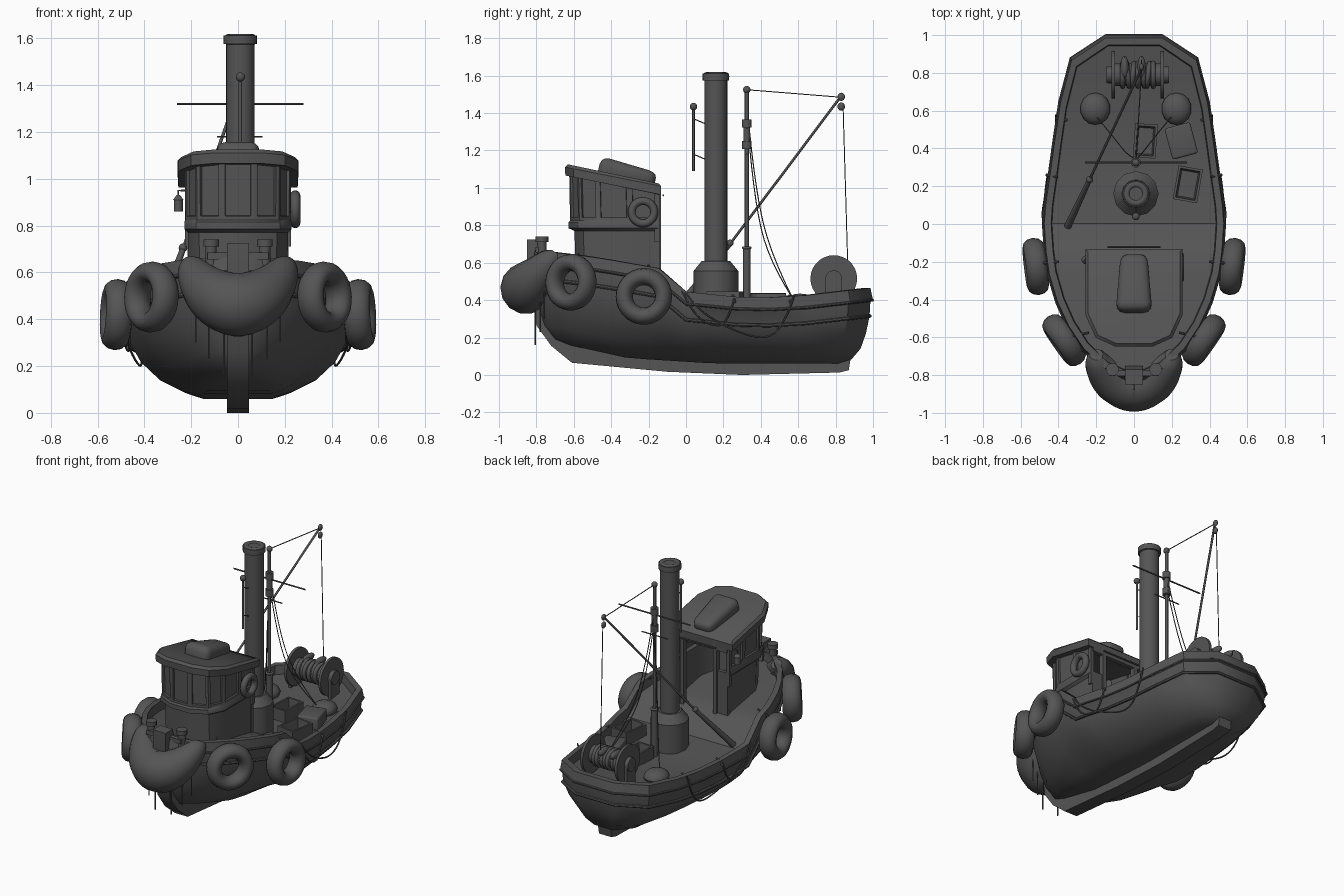
import bpy, bmesh, math
from mathutils import Vector, Matrix

if "Cube" in bpy.data.objects:
    bpy.data.objects.remove(bpy.data.objects["Cube"])

MAT = bpy.data.materials.new("charcoal")
MAT.diffuse_color = (0.09, 0.09, 0.09, 1)
MAT.use_nodes = True
MAT.node_tree.nodes["Principled BSDF"].inputs["Base Color"].default_value = MAT.diffuse_color

def add(name, bm, fix=True):
    if fix:
        bmesh.ops.recalc_face_normals(bm, faces=bm.faces)
    me = bpy.data.meshes.new(name)
    bm.to_mesh(me); bm.free()
    ob = bpy.data.objects.new(name, me)
    me.materials.append(MAT)
    bpy.context.collection.objects.link(ob)
    return ob

def rod(name, a, b, r1, r2=None, n=14):
    a, b = Vector(a), Vector(b); d = b - a
    m = Matrix.Translation((a + b) / 2) @ d.to_track_quat('Z', 'Y').to_matrix().to_4x4()
    bm = bmesh.new()
    bmesh.ops.create_cone(bm, cap_ends=True, segments=n, radius1=r1,
                          radius2=r1 if r2 is None else r2, depth=d.length, matrix=m)
    return add(name, bm)

def box(name, c, size, rz=0, hollow=False, bevel=0):
    bm = bmesh.new()
    m = Matrix.Translation(c) @ Matrix.Rotation(math.radians(rz), 4, 'Z') @ Matrix.Diagonal((*size, 1))
    bmesh.ops.create_cube(bm, size=1, matrix=m)
    if hollow:
        top = max(bm.faces, key=lambda f: f.calc_center_median().z)
        bmesh.ops.inset_region(bm, faces=[top], thickness=0.018)
        bmesh.ops.inset_region(bm, faces=[top], thickness=0.012, depth=-size[2] * 0.85)
    if bevel:
        bmesh.ops.bevel(bm, geom=bm.edges[:], offset=bevel, segments=3, profile=0.5, affect='EDGES')
    return add(name, bm)

def ball(name, c, scale, seg=14):
    bm = bmesh.new()
    bmesh.ops.create_uvsphere(bm, u_segments=seg, v_segments=seg // 2 + 1, radius=1,
                              matrix=Matrix.Translation(c) @ Matrix.Diagonal((*scale, 1)))
    return add(name, bm)

def ring(name, c, axis, major, minor, fat=1.0, n=28):
    bpy.ops.mesh.primitive_torus_add(major_segments=n, minor_segments=12, major_radius=major,
        minor_radius=minor, location=c, rotation=Vector(axis).to_track_quat('Z', 'Y').to_euler())
    ob = bpy.context.object
    ob.name = name; ob.scale.z = fat
    ob.data.materials.append(MAT)
    return ob

def tube(name, pts, r, radii=None, smooth=False, cyclic=False, res=2):
    cu = bpy.data.curves.new(name, 'CURVE')
    cu.dimensions = '3D'; cu.bevel_depth = r; cu.bevel_resolution = res; cu.use_fill_caps = True
    cu.resolution_u = 4
    sp = cu.splines.new('NURBS' if smooth else 'POLY')
    sp.points.add(len(pts) - 1)
    for i, p in enumerate(pts):
        sp.points[i].co = (*p, 1)
        sp.points[i].radius = radii[i] if radii else 1
    sp.use_cyclic_u = cyclic
    if smooth:
        sp.order_u = 3; sp.use_endpoint_u = True
    cu.materials.append(MAT)
    ob = bpy.data.objects.new(name, cu)
    bpy.context.collection.objects.link(ob)
    return ob

def lerp(table, v):
    for (a, p), (b, q) in zip(table, table[1:]):
        if v <= b:
            return p + (q - p) * max(0, v - a) / (b - a)
    return table[-1][1]

# ---- hull: plan outline repeated at several levels
HALF = [(.06, -.82), (.15, -.78), (.27, -.67), (.35, -.55), (.41, -.42), (.455, -.27), (.472, -.15), (.482, 0),
        (.475, .1), (.45, .27), (.425, .45), (.395, .65), (.335, .88), (.15, 1)]
sheer = lambda y: lerp([(-.85, .67), (-.5, .63), (-.15, .57), (0, .445), (.35, .41), (.6, .42), (1, .465)], y)
keel_z = lambda y: lerp([(-.85, .17), (-.4, .09), (.2, .06), (1, .06)], y)

def level(sx, sy, f, drop=0):
    row = [(x * sx, .05 + (y - .05) * sy, keel_z(y) + (sheer(y) - drop - keel_z(y)) * f) for x, y in HALF]
    return row + [(-x, y, z) for x, y, z in reversed(row)]

LEVELS = [level(.9, .94, 1, .06), level(.91, .945, 1), level(.985, .985, 1), level(1, 1, 1, .065),
          level(.98, .985, 1, .075), level(.96, .98, .62), level(.865, .96, .4), level(.7, .93, .2),
          level(.48, .88, .06), level(.33, .8, 0)]
bm = bmesh.new()
rows = [[bm.verts.new(p) for p in L] for L in LEVELS]
N = len(rows[0])
for a, b in zip(rows, rows[1:]):
    for i in range(N):
        bm.faces.new((a[i], a[(i + 1) % N], b[(i + 1) % N], b[i]))
for r in (rows[0], rows[-1]):                      # deck and flat bottom
    for i in range(N // 2 - 1):
        bm.faces.new((r[i], r[i + 1], r[N - 2 - i], r[N - 1 - i]))
add("hull", bm)
tube("rub_strake", level(.975, .982, 1, .15), .01, cyclic=True)
tube("rail_bead", level(.995, .997, 1, .065), .008, cyclic=True)

# ---- keel and stem bar
prof = [(.88, .09), (.87, .03), (.82, .018), (.3, .005), (-.1, .022), (-.61, .07), (-.72, .16), (-.8, .27), (-.85, .6),
        (-.85, .73), (-.77, .73), (-.72, .4), (-.55, .16), (.2, .09)]
bm = bmesh.new()
f = bm.faces.new([bm.verts.new((-.048, y, max(z - .005, 0))) for y, z in prof])
g = bmesh.ops.extrude_face_region(bm, geom=[f])
bmesh.ops.translate(bm, verts=[v for v in g['geom'] if isinstance(v, bmesh.types.BMVert)], vec=(.096, 0, 0))
add("keel_and_stem", bm)

# ---- wheelhouse walls, open at the back, with inset windows
CAB = [(.225, -.15), (.225, -.3), (.225, -.47), (.175, -.57), (.07, -.62)]
CAB += [(-x, y) for x, y in reversed(CAB)]
roof_z = lambda y: 1.0 - (y + .14) * .2
bm = bmesh.new()
rows = []
for s, z in ((.93, .48), (.95, .77), (1.02, .785), (1.02, .815), (1, .825), (1.01, None)):
    rows.append([bm.verts.new((x * s, -.15 + (y + .15) * s, z or roof_z(y) - .01)) for x, y in CAB])
wins = []
for k, (a, b) in enumerate(zip(rows, rows[1:])):
    for i in range(len(CAB) - 1):
        f = bm.faces.new((a[i], b[i], b[i + 1], a[i + 1]))
        if k == 4:
            wins.append(f)
bm.normal_update()
if sum(f.normal.dot(f.calc_center_median() - Vector((0, -.3, .9))) for f in wins) < 0:
    bmesh.ops.reverse_faces(bm, faces=bm.faces[:])
bmesh.ops.inset_individual(bm, faces=wins, thickness=.022)
bmesh.ops.inset_individual(bm, faces=wins, thickness=.003, depth=-.012)
cab = add("wheelhouse_walls", bm, fix=False)
mod = cab.modifiers.new("thickness", 'SOLIDIFY'); mod.thickness = .018; mod.offset = -1
for s in (-1, 1):
    box("back_wall_lower", (s * .165, -.155, .63), (.1, .025, .34))
    box("back_door_post", (s * .125, -.15, .74), (.025, .035, .52))
    box("back_corner_post", (s * .215, -.155, .85), (.025, .025, .28))
box("back_header", (0, -.15, .965), (.43, .03, .05))
rod("door_bar", (-.14, -.122, .96), (.14, -.122, .96), .005)

# ---- roof: sloping slab and rounded hatch
bm = bmesh.new()
R = [(.255, -.135), (.255, -.48), (.2, -.6), (.1, -.645), (-.1, -.645), (-.2, -.6), (-.255, -.48), (-.255, -.135)]
rows = [[bm.verts.new((x * s, -.38 + (y + .38) * s, roof_z(y) + dz)) for x, y in R]
        for s, dz in ((.97, -.035), (1, -.035), (1.01, .01), (.95, .025))]
for a, b in zip(rows, rows[1:]):
    for i in range(8):
        bm.faces.new((a[i], a[(i + 1) % 8], b[(i + 1) % 8], b[i]))
bm.faces.new(rows[0]); bm.faces.new(rows[-1])
add("wheelhouse_roof", bm)
hatch = box("roof_hatch", (0, 0, 0), (.19, .31, .13), bevel=.045)
for v in hatch.data.vertices:
    v.co.x *= .88 - v.co.y * .9
    v.co.z *= .8 - v.co.y * 1.2
hatch.location = (0, -.315, 1.075); hatch.rotation_euler.x = math.radians(-12)

# ---- funnel, whistle
fx, fy = .01, .16
rod("funnel_base", (fx, fy, .36), (fx, fy, .555), .12, n=12)
rod("funnel_cone", (fx, fy, .555), (fx, fy, .61), .12, .075, n=12)
rod("funnel", (fx, fy, .6), (fx, fy, 1.6), .061, n=24)
ring("funnel_cap", (fx, fy, 1.595), (0, 0, 1), .05, .022, 1.1)
rod("funnel_cap_band", (fx, fy, 1.575), (fx, fy, 1.612), .071, n=24)
rod("whistle_pipe", (fx, .04, 1.09), (fx, .04, 1.43), .007)
ball("whistle_ball", (fx, .04, 1.435), (.02,) * 3)
for z in (1.37, 1.18):
    rod("whistle_bracket", (fx, .04, z), (fx, .11, z - .03), .003, n=6)

# ---- mast, boom and rigging
mx, my = .01, .325
rod("mast_foot", (mx, my, .36), (mx, my, .68), .021)
ring("mast_foot_collar", (mx, my, .68), (0, 0, 1), .018, .008)
rod("mast", (mx, my, .66), (mx, my, 1.52), .011)
ball("mast_ball", (mx, my, 1.525), (.02,) * 3)
for z in (1.23, 1.345):
    rod("mast_collar", (mx, my, z - .022), (mx, my, z + .022), .026)
rod("mast_light", (mx, my, 1.25), (mx, my, 1.33), .018)
rod("yard", (-.26, my, 1.32), (.28, my, 1.32), .005, n=8)
rod("small_yard", (-.09, my, 1.18), (.105, my, 1.18), .004, n=8)
tip = Vector((.04, .825, 1.485))
rod("boom_foot", (-.35, -.01, .4), (-.235, .235, .7), .02, .013)
ball("boom_joint", (-.235, .235, .705), (.019,) * 3)
rod("boom", (-.235, .235, .7), tip, .007)
for z in (1.487, 1.435):
    ball("boom_pulley", (.04, .83, z), (.013, .02, .022))
tube("boom_stay", [(mx, my, 1.525), tip], .003, res=1)
tube("hoist_cable", [(.04, .84, 1.43), (.04, .865, .58)], .003, res=1)
for s in (-1, 1):
    for k in (0, 1):
        tube("mast_rope", [(mx, my + .015, 1.3 - k * .08), (s * .04, .37, 1.0 - k * .1), (s * .1, .45, .65 - k * .05),
                           (s * .2, .57, .41)], .003, smooth=True, res=1)
    ball("canvas_bundle", (s * .215 + .01, .61, .385), (.08, .085, .05))

# ---- winch
wx, wy, wz = .02, .79, .515
rod("winch_drum", (wx - .13, wy, wz), (wx + .13, wy, wz), .06, n=20)
for s in (-1, 1):
    rod("winch_flange", (wx + s * .12, wy, wz), (wx + s * .138, wy, wz), .125, n=28)
    rod("winch_hub", (wx + s * .13, wy, wz), (wx + s * .165, wy, wz), .045)
    box("winch_stand", (wx + s * .15, wy, .43), (.02, .09, .16))
for i in range(7):
    ring("winch_rope", (wx - .08 + i * .027, wy, wz), (1, .12 * math.sin(i * 2.1), 0), .062, .013, n=20)
for x in (-.05, .04):
    ball("rope_bundle", (x, .83, .575), (.022, .06, .025))

# ---- deck crates
box("tall_crate", (.06, .44, .395), (.12, .18, .085), -4, hollow=True)
box("side_crate", (.285, .21, .4), (.13, .18, .09), -10, hollow=True)
box("closed_crate", (.25, .44, .385), (.14, .17, .1), 15, bevel=.012)

# ---- tyres, hull ropes, bow fittings on both sides
for s in (-1, 1):
    ring("bow_tyre", (s * .37, -.615, .495), (s * .82, -.57, .05), .106, .046, 1.3)
    ring("side_tyre", (s * .52, -.225, .42), (s, -.12, .05), .106, .046, 1.25)
    rod("bow_tyre_rope", (s * .24, -.575, .645), (s * .36, -.6, .61), .007, n=8)
    rod("side_tyre_rope", (s * .4, -.2, .585), (s * .51, -.21, .54), .007, n=8)
    tube("long_hull_rope", [(s * .475, .0, .44), (s * .487, .05, .36), (s * .46, .2, .26), (s * .41, .42, .18),
                            (s * .415, .53, .27), (s * .412, .58, .43)], .005, smooth=True, res=1)
    tube("short_hull_rope", [(s * .475, -.02, .45), (s * .49, .04, .32), (s * .472, .14, .26), (s * .465, .22, .27),
                             (s * .456, .26, .41)], .005, smooth=True, res=1)
    for x, y in ((.455, .25), (.405, .55)):
        rod("rail_lashing", (s * (x - .05), y, sheer(y) + .005), (s * (x + .01), y + .01, sheer(y) - .03), .008, n=8)
    rod("bow_bollard", (s * .115, -.77, .6), (s * .115, -.77, .73), .024)
    rod("bow_bollard_cap", (s * .115, -.77, .71), (s * .115, -.77, .74), .034)
    for x, z in ((.06, .16), (.125, .23), (.18, .3)):
        rod("hanging_strand", (s * x, -.83 + x * .4, z), (s * x, -.83 + x * .4, .45), .004, n=6)

# ---- big bow fender: tapered sausage bent round the stem
half = [(.2, -.69, .65, .25), (.2, -.7, .635, .36), (.19, -.74, .6, .52), (.15, -.79, .54, .72), (.085, -.84, .485, .9)]
pts = half + [(0, -.86, .455, 1)] + [(-x, y, z, r) for x, y, z, r in reversed(half)]
tube("bow_fender", [p[:3] for p in pts], .142, [p[3] for p in pts], smooth=True, res=5)
box("fender_crossbar", (0, -.79, .67), (.26, .03, .03))

# ---- life ring and lantern on the wheelhouse
ring("life_ring", (.245, -.23, .87), (1, 0, 0), .06, .021)
rod("lantern", (-.255, -.19, .86), (-.255, -.19, .91), .02)
rod("lantern_top", (-.255, -.19, .91), (-.255, -.19, .93), .023, .008)
tube("lantern_hook", [(-.255, -.19, .93), (-.255, -.19, .95), (-.225, -.19, .95)], .004, res=1)

# ---- finish: curves and modifiers to mesh, smooth shading
bpy.ops.object.select_all(action='SELECT')
bpy.context.view_layer.objects.active = cab
bpy.ops.object.convert(target='MESH')
bpy.ops.object.shade_smooth_by_angle(angle=math.radians(35))
